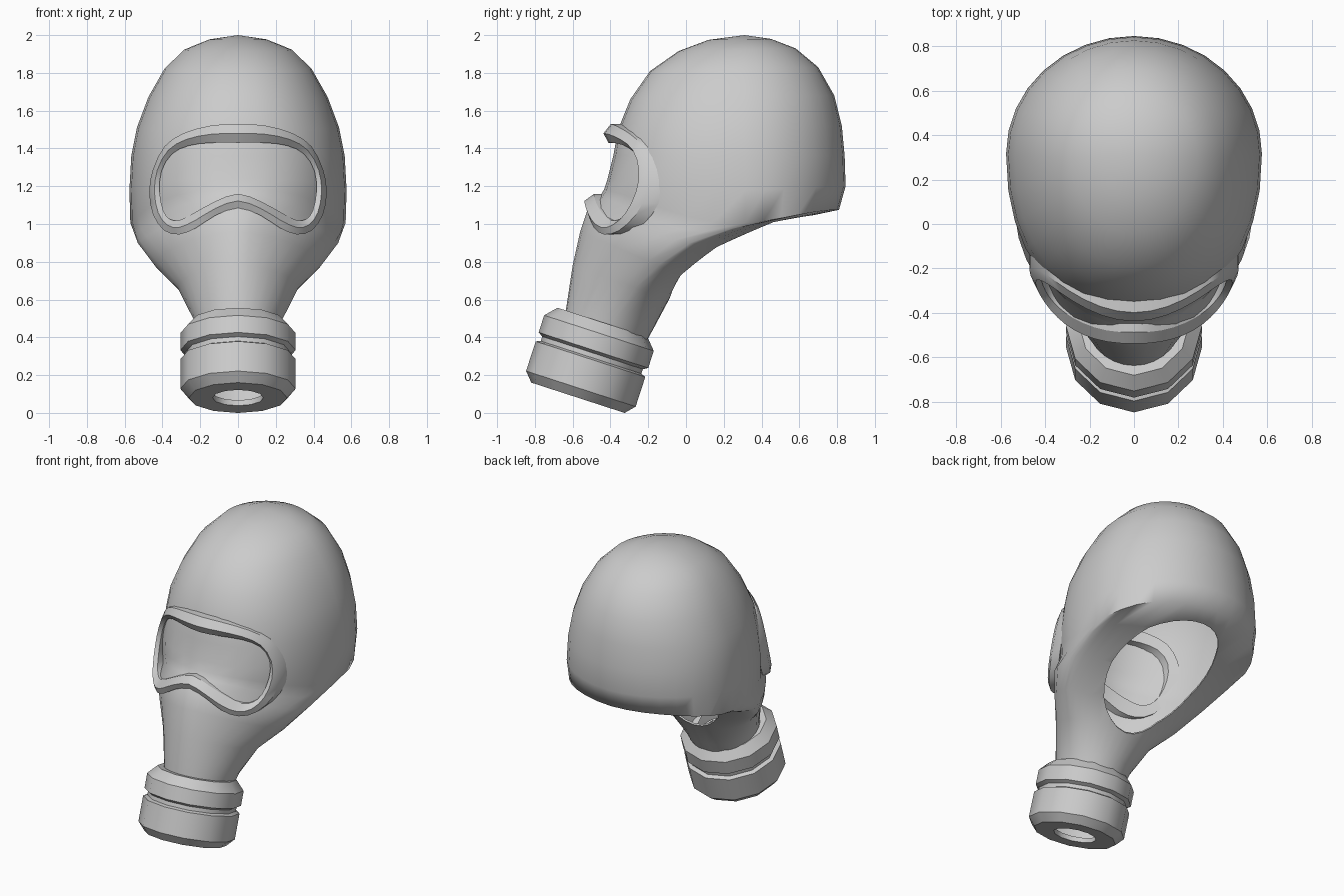
import bpy, math
from mathutils import Matrix

if "Cube" in bpy.data.objects:
    bpy.data.objects.remove(bpy.data.objects["Cube"])

grey = bpy.data.materials.new("rubber grey")
grey.diffuse_color = (0.6, 0.6, 0.6, 1)
grey.use_nodes = True
grey.node_tree.nodes["Principled BSDF"].inputs["Base Color"].default_value = grey.diffuse_color


def activate(ob):
    bpy.ops.object.select_all(action='DESELECT')
    ob.select_set(True)
    bpy.context.view_layer.objects.active = ob


def make(name, verts, faces, angle=35):
    me = bpy.data.meshes.new(name)
    me.from_pydata(verts, [], faces)
    me.materials.append(grey)
    ob = bpy.data.objects.new(name, me)
    bpy.context.collection.objects.link(ob)
    activate(ob)
    bpy.ops.object.mode_set(mode='EDIT')
    bpy.ops.mesh.select_all(action='SELECT')
    bpy.ops.mesh.normals_make_consistent(inside=False)
    bpy.ops.object.mode_set(mode='OBJECT')
    bpy.ops.object.shade_smooth_by_angle(angle=math.radians(angle))
    return ob


def bridge(rows, n, closed=False):
    """Quads between consecutive loops of n points."""
    last = rows if closed else rows - 1
    return [(r * n + i, r * n + (i + 1) % n,
             (r + 1) % rows * n + (i + 1) % n, (r + 1) % rows * n + i)
            for r in range(last) for i in range(n)]


# Hood: egg-shaped rings fanned from the neck to the crown
# front y, front z, back y, back z, half width, widest fraction, front exponent, sag
RINGS = [
    (-.65, .45, -.23, .34, .21, .50, 2.0, 0),
    (-.635, .55, -.17, .45, .235, .55, 2.0, 0),
    (-.60, .78, -.09, .60, .32, .65, 1.8, 0),
    (-.56, .96, -.01, .72, .44, .75, 1.65, 0),
    (-.52, 1.08, .20, .87, .53, .75, 1.75, .04),
    (-.46, 1.14, .50, 1.01, .557, .72, 1.95, .11),
    (-.435, 1.18, .81, 1.075, .57, .60, 2.15, .12),
    (-.415, 1.24, .845, 1.20, .575, .58, 2.2, .04),
    (-.385, 1.36, .84, 1.36, .565, .57, 2.2, 0),
    (-.36, 1.50, .825, 1.52, .535, .56, 2.2, 0),
    (-.295, 1.66, .785, 1.68, .475, .56, 2.15, 0),
    (-.19, 1.81, .70, 1.83, .39, .55, 2.1, 0),
    (-.04, 1.915, .58, 1.93, .285, .55, 2.0, 0),
    (.12, 1.975, .45, 1.98, .15, .55, 2.0, 0),
]
N = 32
verts = []
for ay, az, by, bz, w, m, p, sag in RINGS:
    for i in range(N):
        a = 2 * math.pi * i / N
        c, s = math.cos(a), math.sin(a)
        e = 2 / p if c > 0 else 1
        t = m - m * abs(c) ** e if c > 0 else m + (1 - m) * abs(c)
        x = w * math.copysign(abs(s) ** e, s)
        drop = sag * max(0, math.sin(math.pi * t)) ** 1.5
        verts.append((x, ay + (by - ay) * t, az + (bz - az) * t - drop))
faces = bridge(len(RINGS), N)
verts.append((0, .31, 2.0))
top = (len(RINGS) - 1) * N
faces += [(top + i, top + (i + 1) % N, len(verts) - 1) for i in range(N)]
hood = make("hood", verts, faces, 70)

# Oval head opening cut through the underside
bpy.ops.mesh.primitive_cylinder_add(vertices=32, radius=1, depth=1)
cutter = bpy.context.object
cutter.name = "opening_cutter"
cutter.matrix_world = (Matrix.Translation((0, .285, .84))
                       @ Matrix.Rotation(math.radians(29), 4, 'X')
                       @ Matrix.Diagonal((.325, .44, .5, 1)))
cutter.hide_render = True
bpy.context.view_layer.update()
activate(hood)
shell = hood.modifiers.new("shell", 'SOLIDIFY')
shell.thickness = .01
shell.offset = -1
cut = hood.modifiers.new("cut", 'BOOLEAN')
cut.operation = 'DIFFERENCE'
cut.solver = 'EXACT'
cut.object = cutter
for mod in ("shell", "cut"):
    bpy.ops.object.modifier_apply(modifier=mod)
bpy.ops.object.shade_smooth_by_angle(angle=math.radians(70))
bpy.data.objects.remove(cutter)

# Goggle rim: ridge section following the curve of the face
OUTER = [(0, 1.53), (.15, 1.52), (.29, 1.48), (.39, 1.41), (.45, 1.29), (.47, 1.17),
         (.45, 1.05), (.39, .965), (.31, .945), (.22, .98), (.12, 1.045), (0, 1.085)]
INNER = [(0, 1.43), (.14, 1.43), (.26, 1.415), (.35, 1.37), (.405, 1.28), (.415, 1.17),
         (.395, 1.07), (.36, 1.025), (.31, 1.02), (.23, 1.06), (.12, 1.12), (0, 1.16)]


def smooth_loop(half):
    """Mirror a half outline and add a curved midpoint to every span."""
    pts = half + [(-x, z) for x, z in half[-2:0:-1]]
    n, out = len(pts), []
    for i in range(n):
        a, b, c, d = (pts[(i + k) % n] for k in (-1, 0, 1, 2))
        out += [b, tuple((9 * (b[j] + c[j]) - a[j] - d[j]) / 16 for j in (0, 1))]
    return out


verts = []
outer, inner = smooth_loop(OUTER), smooth_loop(INNER)
for k, dy in ((0, .11), (0, .025), (.5, 0), (1, .04), (1, .12)):
    for (xo, zo), (xi, zi) in zip(outer, inner):
        x, z = xo + (xi - xo) * k, zo + (zi - zo) * k
        verts.append((x, -.535 + .28 * (z - 1.13) + 1.32 * x * x + dy, z))
make("goggle_rim", verts, bridge(5, len(outer), closed=True), 30)

# Filter canister: turned profile on a tilted axis
PROFILE = [(.135, .03), (.135, 0), (.26, 0), (.305, .05), (.305, .215), (.28, .225),
           (.28, .25), (.305, .265), (.305, .36), (.25, .42), (.19, .42)]
S = 12
verts = [(r * math.sin(2 * math.pi * i / S), -r * math.cos(2 * math.pi * i / S), h)
         for r, h in PROFILE for i in range(S)]
canister = make("filter_canister", verts, bridge(len(PROFILE), S), 32)
canister.matrix_world = (Matrix.Translation((0, -.572, .08))
                         @ Matrix.Rotation(math.radians(-18), 4, 'X'))
